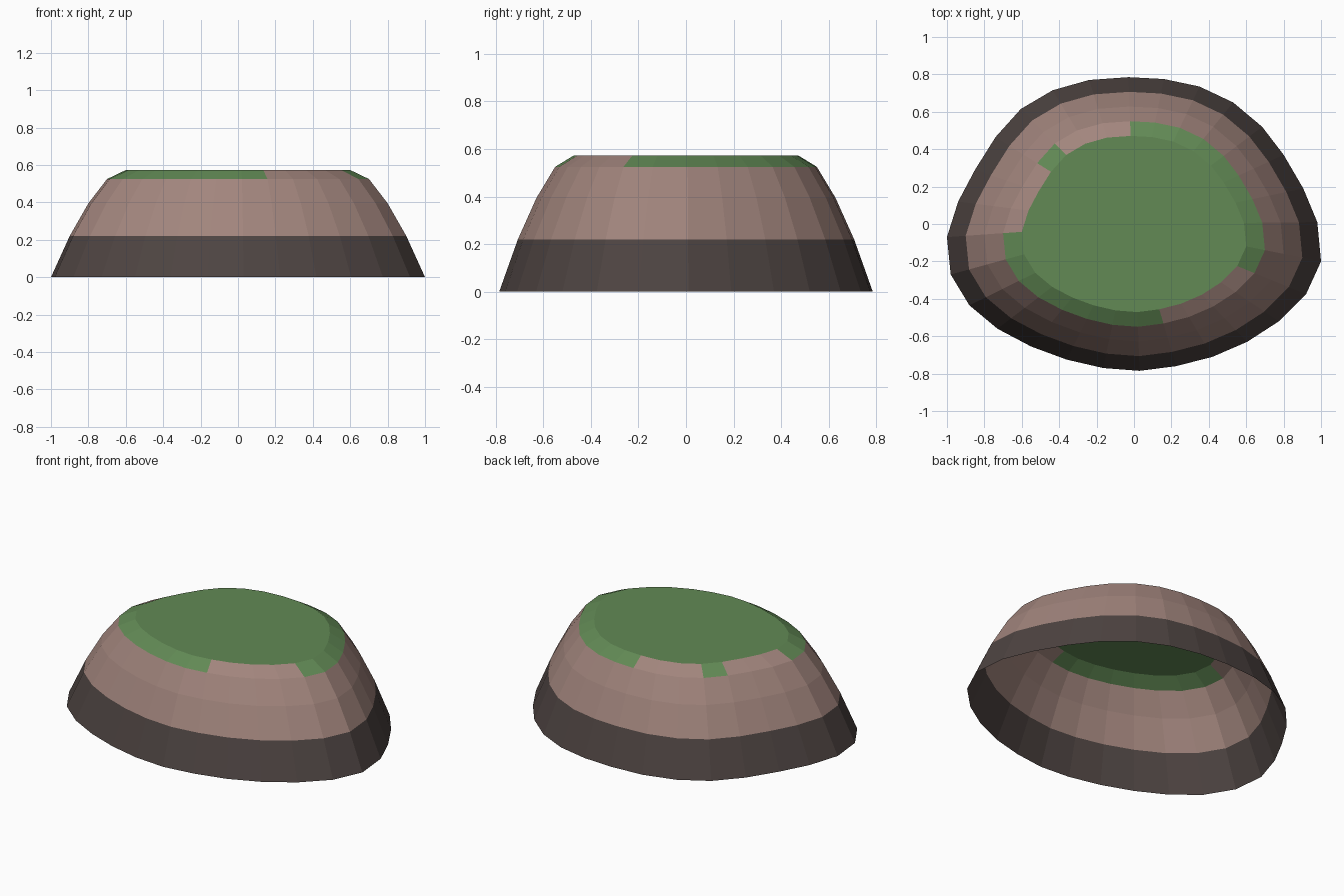
import bpy, bmesh

if "Cube" in bpy.data.objects:
    bpy.data.objects.remove(bpy.data.objects["Cube"])

# Footprint of the rock, clockwise from the back
OUTLINE = [(-0.03, 0.785), (0.16, 0.775), (0.35, 0.735), (0.53, 0.65), (0.685, 0.52),
           (0.80, 0.37), (0.905, 0.19), (0.98, 0.01), (1.0, -0.20), (0.92, -0.375),
           (0.775, -0.52), (0.605, -0.63), (0.42, -0.71), (0.225, -0.76), (0.03, -0.785),
           (-0.165, -0.77), (-0.36, -0.725), (-0.55, -0.655), (-0.73, -0.56), (-0.88, -0.435),
           (-0.98, -0.27), (-1.0, -0.07), (-0.94, 0.12), (-0.85, 0.29), (-0.74, 0.465),
           (-0.605, 0.615), (-0.435, 0.715), (-0.24, 0.77)]
# (scale, height) of each ring from the ground up
RINGS = [(1.0, 0.0), (0.9, 0.22), (0.8, 0.395), (0.7, 0.525), (0.6, 0.573)]
# Top-ring segments where the grass hangs over the edge
GRASS = set(range(0, 9)) | set(range(13, 21)) | {24}


def material(name, color):
    m = bpy.data.materials.new(name)
    m.diffuse_color = (*color, 1)
    m.use_nodes = True
    m.node_tree.nodes["Principled BSDF"].inputs["Base Color"].default_value = m.diffuse_color
    return m


bm = bmesh.new()
rings = [[bm.verts.new((x * s, y * s, z)) for x, y in OUTLINE] for s, z in RINGS]
n = len(OUTLINE)

# Sloped sides: dark foot, brown rock, grass patches (underside stays open)
for r in range(len(RINGS) - 1):
    for i in range(n):
        j = (i + 1) % n
        f = bm.faces.new((rings[r][j], rings[r][i], rings[r + 1][i], rings[r + 1][j]))
        if r == 0:
            f.material_index = 1
        elif r == 3 and i in GRASS:
            f.material_index = 2

# Flat grassy top
top = bm.faces.new(rings[-1][::-1])
top.material_index = 2

mesh = bpy.data.meshes.new("grassy_rock")
bm.to_mesh(mesh)
bm.free()
for m in (material("brown rock", (0.36, 0.235, 0.205)),
          material("dark rock", (0.076, 0.058, 0.054)),
          material("grass green", (0.122, 0.254, 0.091))):
    mesh.materials.append(m)
bpy.context.collection.objects.link(bpy.data.objects.new("grassy_rock", mesh))
